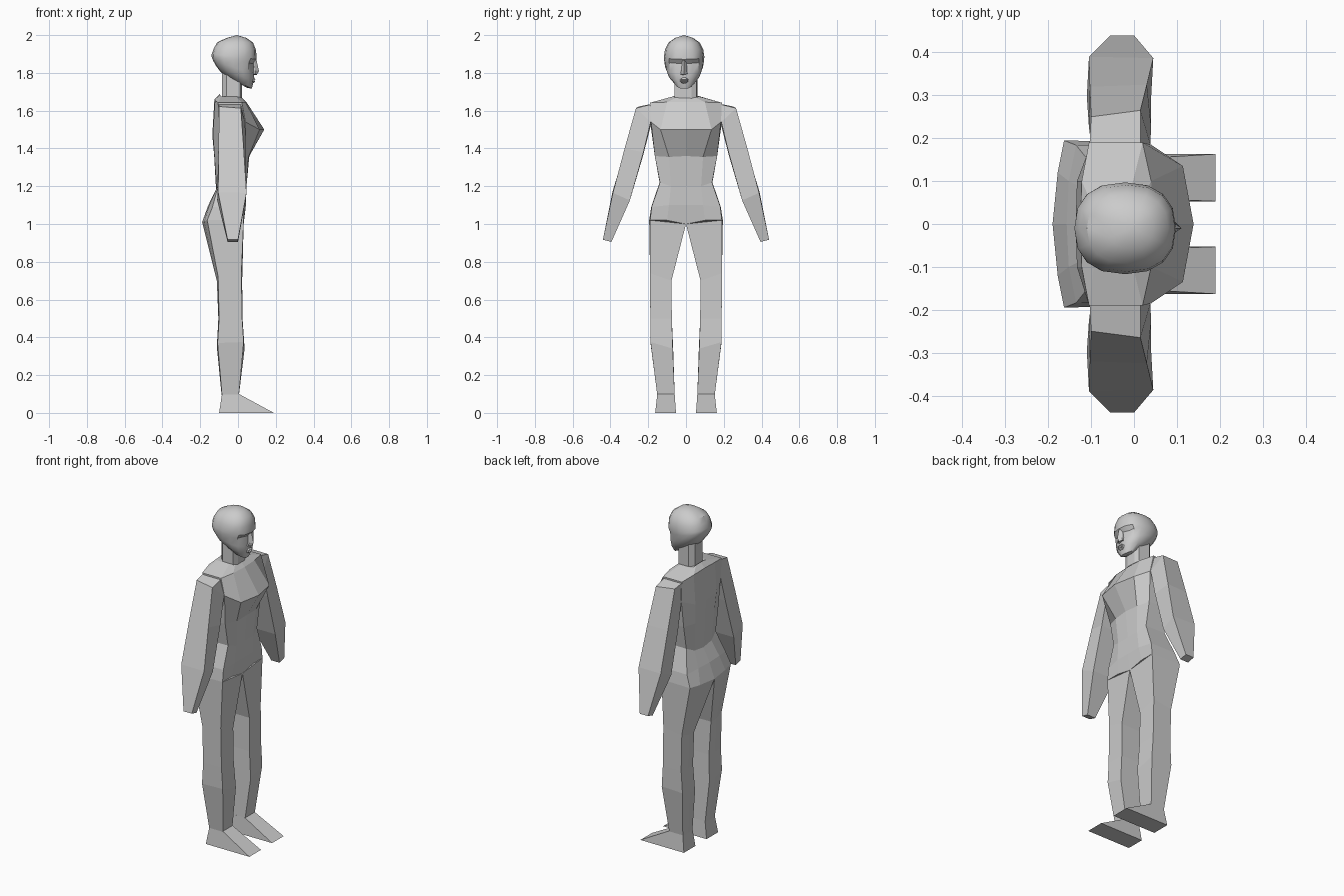
import bpy, bmesh, math

skin = bpy.data.materials.new("plain grey")
skin.diffuse_color = (0.6, 0.6, 0.6, 1)


def loft(name, rings, apex=None, smooth=None):
    """Skin a closed solid through rings that share a point count."""
    bm = bmesh.new()
    vs = [[bm.verts.new(p) for p in r] for r in rings]
    n = len(vs[0])
    for a, b in zip(vs, vs[1:]):
        for i in range(n):
            j = (i + 1) % n
            bm.faces.new((a[i], a[j], b[j], b[i]))
    bm.faces.new(vs[0][::-1])
    if apex:
        top = bm.verts.new(apex)
        for i in range(n):
            bm.faces.new((vs[-1][i], vs[-1][(i + 1) % n], top))
    else:
        bm.faces.new(vs[-1])
    bmesh.ops.recalc_face_normals(bm, faces=bm.faces)
    me = bpy.data.meshes.new(name)
    bm.to_mesh(me)
    bm.free()
    me.materials.append(skin)
    ob = bpy.data.objects.new(name, me)
    bpy.context.collection.objects.link(ob)
    if smooth:
        bpy.context.view_layer.objects.active = ob
        ob.select_set(True)
        bpy.ops.object.shade_smooth_by_angle(angle=math.radians(smooth))
        ob.select_set(False)
    return ob


def pair(name, rings):
    """Build a limb on both sides of the body."""
    for side, s in (("left", 1), ("right", -1)):
        loft(f"{side}_{name}", [[(x, s * y, z) for x, y, z in r] for r in rings])


def body_ring(half):
    """Close a half section (front centre to back centre) by mirroring it."""
    return half + [(x, -y, z) for x, y, z in half[-2:0:-1]]


# Torso: hips, waist, bust, shoulders, neck base
loft("torso", [body_ring(h) for h in (
    [(.03, 0, 1.0), (.03, .10, 1.02), (.03, .19, 1.02), (-.163, .195, 1.02), (-.178, .12, 1.015), (-.19, 0, 1.01)],
    [(.042, 0, 1.1), (.042, .09, 1.1), (.03, .182, 1.09), (-.135, .184, 1.09), (-.152, .1, 1.1), (-.157, 0, 1.1)],
    [(.045, 0, 1.2), (.045, .08, 1.2), (.03, .138, 1.22), (-.10, .14, 1.22), (-.113, .08, 1.19), (-.116, 0, 1.18)],
    [(.06, 0, 1.36), (.055, .09, 1.355), (.03, .165, 1.36), (-.10, .165, 1.36), (-.125, .09, 1.36), (-.126, 0, 1.36)],
    [(.139, 0, 1.5), (.114, .135, 1.5), (.04, .185, 1.54), (-.10, .187, 1.52), (-.133, .1, 1.48), (-.136, 0, 1.47)],
    [(.045, 0, 1.645), (.04, .1, 1.645), (.02, .19, 1.642), (-.105, .19, 1.642), (-.122, .1, 1.655), (-.125, 0, 1.66)],
    [(.02, 0, 1.67), (.015, .05, 1.67), (-.01, .07, 1.675), (-.09, .07, 1.675), (-.095, .04, 1.685), (-.097, 0, 1.688)],
)])

# Arms: shoulder root, shoulder, elbow, hand tip
pair("arm", [
    [(.015, .16, 1.64), (.03, .15, 1.53), (-.095, .15, 1.52), (-.105, .16, 1.64)],
    [(.015, .265, 1.613), (.038, .187, 1.54), (-.10, .187, 1.52), (-.10, .25, 1.622)],
    [(.03, .325, 1.4), (.04, .225, 1.38), (-.105, .225, 1.37), (-.103, .32, 1.4)],
    [(.045, .387, 1.165), (.04, .297, 1.125), (-.11, .297, 1.125), (-.105, .39, 1.167)],
    [(0, .44, .917), (0, .395, .905), (-.055, .395, .905), (-.055, .44, .917)],
])

# Legs: hip, thigh, knee, calf, ankle
pair("leg", [
    [(.03, .19, 1.02), (.03, 0, 1.0), (-.19, 0, 1.01), (-.178, .12, 1.015), (-.163, .195, 1.02)],
    [(.018, .19, .74), (.022, .077, .70), (-.11, .08, .70), (-.112, .13, .70), (-.105, .19, .72)],
    [(.022, .189, .5), (.024, .075, .5), (-.10, .076, .5), (-.104, .13, .5), (-.10, .189, .5)],
    [(.03, .188, .375), (.035, .07, .34), (-.108, .068, .34), (-.112, .12, .35), (-.108, .188, .37)],
    [(.005, .152, .095), (.005, .06, .095), (-.085, .06, .095), (-.087, .1, .095), (-.085, .152, .095)],
])

# Wedge feet
pair("foot", [
    [(.19, .163, 0), (.19, .053, 0), (-.10, .053, 0), (-.10, .163, 0)],
    [(.005, .152, .1), (.005, .06, .1), (-.085, .06, .1), (-.085, .152, .1)],
])

# Neck
loft("neck", [[(.022, .03, z), (.01, .056, z), (-.06, .06, z), (-.085, .035, z),
               (-.085, -.035, z), (-.06, -.06, z), (.01, -.06, z), (.022, -.03, z)]
              for z in (1.64, 1.83)])

# Head: tilted rings of front x, front z, back x, back z, half width, eye dent
CY, N = -.01, 16
head = []
for fx, fz, bx, bz, hw, dent in (
        (.045, 1.722, -.07, 1.79, .035, 0),
        (.073, 1.716, -.088, 1.80, .052, 0),
        (.083, 1.755, -.115, 1.835, .086, 0),
        (.085, 1.795, -.132, 1.865, .10, 0),
        (.086, 1.85, -.139, 1.885, .106, .014),
        (.098, 1.872, -.139, 1.90, .107, 0),
        (.096, 1.92, -.128, 1.93, .101, 0),
        (.08, 1.96, -.11, 1.962, .082, 0),
        (.045, 1.985, -.06, 1.985, .048, 0)):
    ring = []
    for i in range(N):
        a = 2 * math.pi * i / N
        c, s = math.cos(a), math.sin(a)
        u = math.copysign(abs(c) ** .85, c)
        x = (fx + bx) / 2 + u * (fx - bx) / 2
        y = CY + math.copysign(abs(s) ** .85, s) * hw
        if i in (1, N - 1):
            x -= dent
        ring.append((x, y, (fz + bz) / 2 + u * (fz - bz) / 2))
    head.append(ring)
loft("head", head, apex=(-.005, CY, 2.0), smooth=35)

# Nose and lips
loft("nose", [[(.07, CY - .02, 1.79), (.07, CY + .02, 1.79), (.09, CY + .02, 1.795), (.10, CY, 1.79), (.09, CY - .02, 1.795)],
              [(.07, CY - .018, 1.81), (.07, CY + .018, 1.81), (.09, CY + .014, 1.812), (.111, CY, 1.81), (.09, CY - .014, 1.812)],
              [(.07, CY - .01, 1.875), (.07, CY + .01, 1.875), (.085, CY + .01, 1.875), (.097, CY, 1.872), (.085, CY - .01, 1.875)]])
loft("lips", [[(.06, CY - w, z), (.06, CY + w, z), (x, CY + w * .5, z), (x, CY - w * .5, z)]
              for z, w, x in ((1.745, .016, .08), (1.754, .03, .092), (1.76, .034, .086), (1.766, .03, .093), (1.776, .014, .086))])
